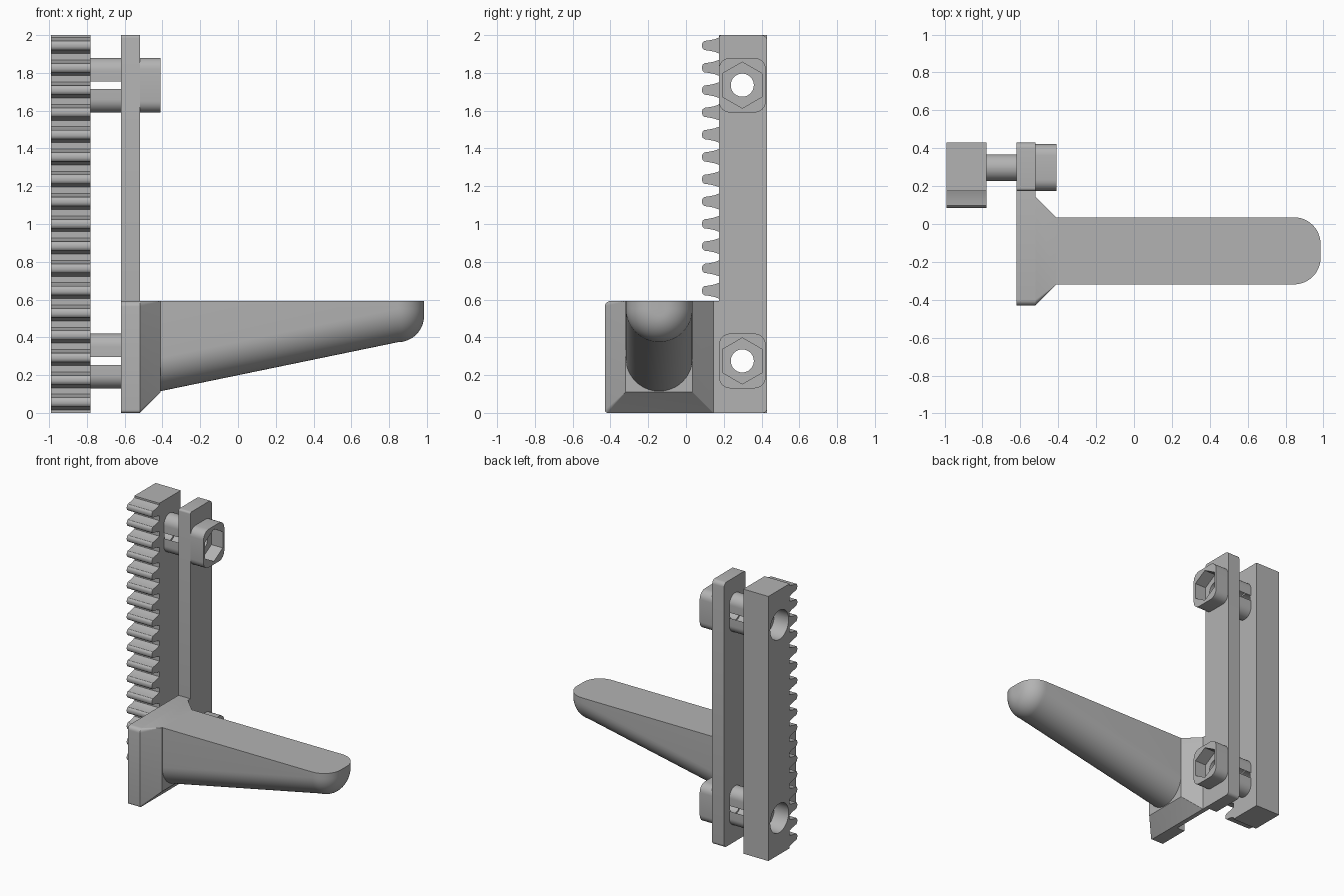
import bpy, bmesh
from math import sin, cos, pi, sqrt, radians

cube = bpy.data.objects.get("Cube")
if cube:
    bpy.data.objects.remove(cube, do_unlink=True)

grey = bpy.data.materials.new("plain_grey")
grey.use_nodes = True
GREY = (0.45, 0.45, 0.45, 1)
grey.diffuse_color = GREY
grey.node_tree.nodes["Principled BSDF"].inputs["Base Color"].default_value = GREY


def loft(name, sections):
    """Skin (x, [(y, z), ...]) sections and cap both ends."""
    bm = bmesh.new()
    rings = [[bm.verts.new((x, y, z)) for y, z in pts] for x, pts in sections]
    n = len(rings[0])
    for a, b in zip(rings, rings[1:]):
        for i in range(n):
            j = (i + 1) % n
            bm.faces.new((a[i], a[j], b[j], b[i]))
    bm.faces.new(rings[0][::-1])
    bm.faces.new(rings[-1])
    bmesh.ops.recalc_face_normals(bm, faces=bm.faces)
    mesh = bpy.data.meshes.new(name)
    bm.to_mesh(mesh)
    bm.free()
    mesh.materials.append(grey)
    ob = bpy.data.objects.new(name, mesh)
    bpy.context.collection.objects.link(ob)
    return ob


def prism(name, x0, x1, pts):
    return loft(name, [(x0, pts), (x1, pts)])


def rounded(y0, y1, z0, z1, radii, steps=6):
    """Rectangle with corner radii ordered: low-y bottom, high-y bottom, high-y top, low-y top."""
    corners = [(y0, z0, 1, 1), (y1, z0, -1, 1), (y1, z1, -1, -1), (y0, z1, 1, -1)]
    pts = []
    for k, ((y, z, sy, sz), r) in enumerate(zip(corners, radii)):
        for i in range(steps + 1):
            a = pi + k * pi / 2 + i * pi / 2 / steps
            pts.append((y + sy * r + r * cos(a), z + sz * r + r * sin(a)))
    return pts


def circle(y, z, r, n=48):
    return [(y + r * sin(2 * pi * i / n), z + r * cos(2 * pi * i / n)) for i in range(n)]


def cut(ob, x0, x1, pts):
    cutter = prism("cutter", x0, x1, pts)
    cutter.hide_render = True
    mod = ob.modifiers.new("cut", "BOOLEAN")
    mod.operation, mod.solver, mod.object = "DIFFERENCE", "EXACT", cutter
    bpy.context.view_layer.objects.active = ob
    bpy.ops.object.modifier_apply(modifier=mod.name)
    bpy.data.objects.remove(cutter, do_unlink=True)


def smooth(ob):
    bpy.ops.object.select_all(action="DESELECT")
    ob.select_set(True)
    bpy.context.view_layer.objects.active = ob
    bpy.ops.object.shade_smooth_by_angle(angle=radians(32))


RACK0, RACK1, PLATE0, PLATE1, PAD1 = -0.99, -0.78, -0.62, -0.52, -0.41
BACK, STEM, BOLT_Y = 0.43, 0.175, 0.298
BOLTS = {"lower": 0.275, "upper": 1.735}

# Toothed rack: one stepped profile along the front edge
half = [(0.15, 0.033), (0.12, 0.027), (0.097, 0.024), (0.088, 0.016), (0.085, 0.006)]
tooth = [(STEM, -0.042)] + [(y, -h) for y, h in half]
tooth += [(y, h) for y, h in half[::-1]] + [(STEM, 0.042)]
profile = [(BACK, 2), (BACK, 0), (STEM, 0)]
for i in range(17):
    profile += [(y, 0.057 + 0.118 * i + h) for y, h in tooth]
profile.append((STEM, 2))
rack = prism("toothed_rack", RACK0, RACK1, profile)

# Tall carrier plate
stem = prism("carrier_plate", PLATE0, PLATE1,
             rounded(STEM, BACK, 0, 2, (0.001, 0.025, 0.03, 0.015)))

# Split pins, nut pads and their holes
for label, z in BOLTS.items():
    pin = prism(label + "_split_pin", RACK1, PLATE0,
                rounded(BOLT_Y - 0.07, BOLT_Y + 0.07, z - 0.145, z + 0.145, [0.069] * 4, 10))
    cut(pin, RACK1 - 0.1, PLATE0 + 0.1, circle(BOLT_Y, z, 0.073))
    pad = prism(label + "_nut_pad", PLATE1, PAD1,
                rounded(BOLT_Y - 0.124, BOLT_Y + 0.124, z - 0.145, z + 0.145, [0.06] * 4))
    cut(pad, PLATE1 + 0.015, PAD1 + 0.1, circle(BOLT_Y, z, 0.122, 6))
    cut(pad, PLATE1 - 0.1, PAD1, circle(BOLT_Y, z, 0.061))
    cut(stem, PLATE0 - 0.1, PLATE1 + 0.1, circle(BOLT_Y, z, 0.061))
    cut(rack, RACK0 - 0.1, RACK1 + 0.1, circle(BOLT_Y, z, 0.061))
    cut(rack, RACK0 - 0.1, RACK0 + 0.12, circle(BOLT_Y, z, 0.11))
    smooth(pin)
    smooth(pad)
smooth(stem)
smooth(rack)

# Arm mounting plate with a shallow relief in its rear lower edge
TOP = 0.592
base = prism("arm_mounting_plate", PLATE0, PLATE1,
             rounded(-BACK, STEM, 0, TOP, (0.015, 0.001, 0.001, 0.03)))
cut(base, PLATE0 - 0.1, PLATE0 + 0.065,
    [(-0.18, -0.1), (STEM + 0.1, -0.1), (STEM + 0.1, 0.11), (-0.18, 0.11)])
smooth(base)

# Chamfered foot between mounting plate and arm
foot = loft("chamfered_foot", [
    (PLATE1, rounded(-BACK, 0.145, 0, TOP, (0.015, 0.001, 0.001, 0.03))),
    (PAD1, rounded(-0.32, 0.035, 0.11, TOP, [0.001] * 4))])
smooth(foot)

# Tapered arm: U-shaped section with a filleted tip
ARM_Y, WIDTH, FILLET, TIP = -0.142, 0.177, 0.14, 0.985


def u_section(w, bottom):
    arc = [pi + pi * i / 24 for i in range(25)]
    return ([(ARM_Y - w, TOP)] +
            [(ARM_Y + w * cos(a), bottom + w + w * sin(a)) for a in arc] +
            [(ARM_Y + w, TOP)])


sections = [(PAD1, u_section(WIDTH, 0.115))]
for i in range(13):
    a = pi / 2 * i / 12
    x = TIP - FILLET + FILLET * sin(a)
    inset = FILLET * (1 - cos(a))
    sections.append((x, u_section(WIDTH - inset, 0.374 + inset)))
arm = loft("tapered_arm", sections)
smooth(arm)
